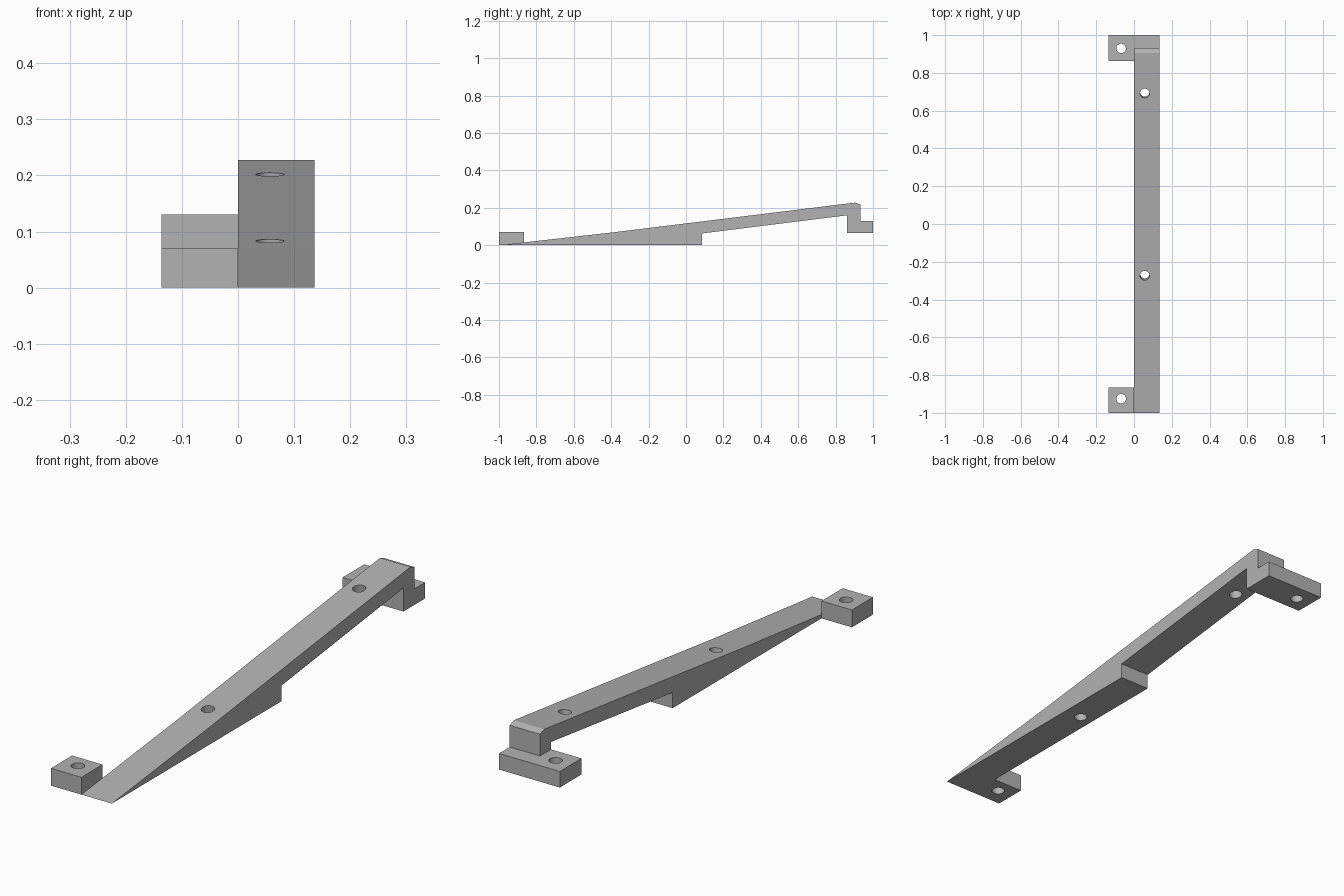
import bpy, bmesh, math
from mathutils import Matrix

cube = bpy.data.objects.get("Cube")
if cube:
    bpy.data.objects.remove(cube, do_unlink=True)

grey = bpy.data.materials.new("matte grey")
grey.use_nodes = True
colour = (0.45, 0.45, 0.45, 1)
grey.diffuse_color = colour
grey.node_tree.nodes["Principled BSDF"].inputs["Base Color"].default_value = colour

W = 0.136          # half width of the bracket
SLOPE = math.atan2(0.158, 1.28)


def add_object(name, bm):
    bmesh.ops.recalc_face_normals(bm, faces=bm.faces)
    mesh = bpy.data.meshes.new(name)
    bm.to_mesh(mesh)
    bm.free()
    mesh.materials.append(grey)
    obj = bpy.data.objects.new(name, mesh)
    bpy.context.collection.objects.link(obj)
    return obj


def extrude_x(name, profile, x0, x1):
    """Sweep a closed (y, z) profile from x0 to x1."""
    bm = bmesh.new()
    face = bm.faces.new([bm.verts.new((x0, y, z)) for y, z in profile])
    new = bmesh.ops.extrude_face_region(bm, geom=[face])["geom"]
    verts = [v for v in new if isinstance(v, bmesh.types.BMVert)]
    bmesh.ops.translate(bm, verts=verts, vec=(x1 - x0, 0, 0))
    return add_object(name, bm)


def box_profile(y0, y1, z0, z1):
    return [(y0, z0), (y1, z0), (y1, z1), (y0, z1)]


def boolean(target, tool, operation):
    mod = target.modifiers.new(tool.name, "BOOLEAN")
    mod.operation = operation
    mod.solver = "EXACT"
    mod.object = tool
    bpy.context.view_layer.objects.active = target
    bpy.ops.object.modifier_apply(modifier=mod.name)
    bpy.data.objects.remove(tool, do_unlink=True)


# Long arm with its front tab, ramp, rear post and rear foot under it
bracket = extrude_x("bracket_arm", [
    (-1, 0), (0.085, 0), (0.085, 0.063), (0.862, 0.16), (0.862, 0.065),
    (1, 0.065), (1, 0.13), (0.932, 0.13), (0.932, 0.218), (0.905, 0.228),
    (-0.38, 0.07)], 0, W)

# Sideways mounting tabs at both ends
boolean(bracket, extrude_x("front_tab", box_profile(-1, -0.865, 0, 0.07), -W, 0), "UNION")
boolean(bracket, extrude_x("rear_tab", box_profile(0.862, 1, 0.065, 0.13), -W, 0), "UNION")

# Screw holes: upright in the tabs, square to the ramp in the arm
holes = [(-0.068, -0.925, 0.05, 0), (-0.068, 0.93, 0.1, 0),
         (0.057, -0.273, 0.083, SLOPE), (0.057, 0.692, 0.202, SLOPE)]
for x, y, z, tilt in holes:
    bm = bmesh.new()
    bmesh.ops.create_cone(bm, cap_ends=True, segments=32, radius1=0.025, radius2=0.025, depth=0.3,
                          matrix=Matrix.Translation((x, y, z)) @ Matrix.Rotation(tilt, 4, "X"))
    boolean(bracket, add_object("hole_cutter", bm), "DIFFERENCE")

# Smooth hole walls, crisp outer edges
bpy.ops.object.select_all(action="DESELECT")
bracket.select_set(True)
bpy.context.view_layer.objects.active = bracket
bpy.ops.object.shade_smooth_by_angle(angle=math.radians(15))
for face in bracket.data.polygons:
    if face.area > 0.003:
        face.use_smooth = False
